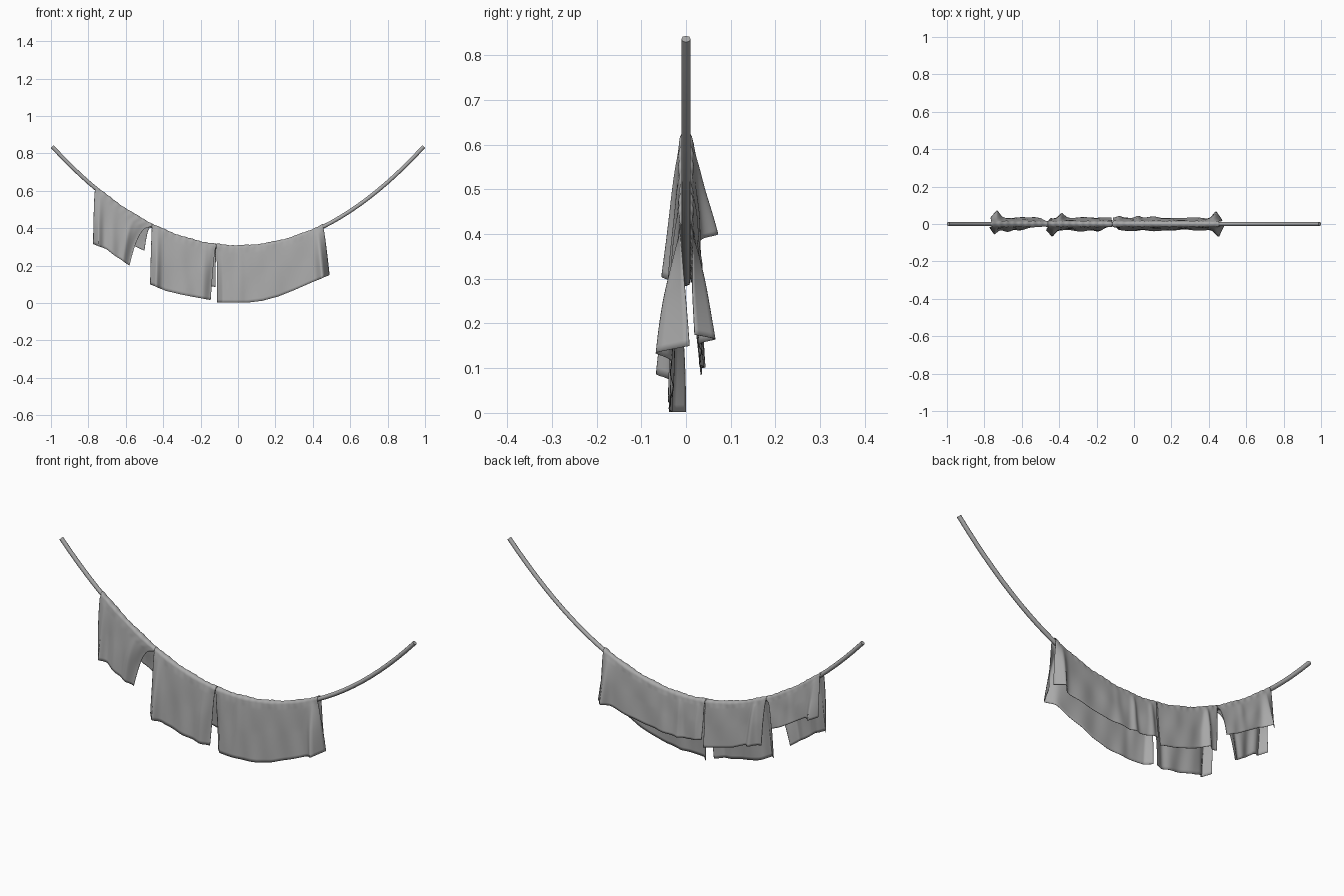
import bpy, bmesh
from math import sin, cos, pi, exp

default = bpy.data.objects.get("Cube")
if default:
    bpy.data.objects.remove(default, do_unlink=True)

grey = bpy.data.materials.new("soft_grey")
grey.use_nodes = True
grey.diffuse_color = (0.4, 0.4, 0.4, 1)
grey.node_tree.nodes["Principled BSDF"].inputs["Base Color"].default_value = (0.4, 0.4, 0.4, 1)


def sag(x):
    """Height of the rope centre line."""
    return 0.294 + 0.55 * x * x


def along(values, u):
    """Linear blend through evenly spaced values."""
    t = u * (len(values) - 1)
    i = min(int(t), len(values) - 2)
    return values[i] + (values[i + 1] - values[i]) * (t - i)


# Sagging rope
curve = bpy.data.curves.new("rope", "CURVE")
curve.dimensions = "3D"
curve.bevel_depth = 0.0105
curve.bevel_resolution = 2
curve.use_fill_caps = True
spline = curve.splines.new("POLY")
STEPS = 40
spline.points.add(STEPS)
for i, p in enumerate(spline.points):
    x = 0.993 * (2 * i / STEPS - 1)
    p.co = (x, 0, sag(x), 1)
rope = bpy.data.objects.new("rope", curve)
bpy.context.collection.objects.link(rope)
curve.materials.append(grey)
bpy.context.view_layer.objects.active = rope
rope.select_set(True)
bpy.ops.object.convert(target="MESH")
bpy.ops.object.shade_smooth_by_angle(angle=0.9)
rope.select_set(False)

COLS, HANG, ARCH = 100, 18, 8
WRAP = 0.03  # length of the turned end of a cloth


def end_turn(d, ridge, tip):
    """Outward offset near an end: up to a ridge, then turned to the tip."""
    if d < WRAP:
        return tip + (ridge - tip) * d / WRAP
    return ridge * exp(-((d - WRAP) / 0.022) ** 2)


def cloth(name, x0, x1, sweep, front, back):
    """Sheet draped over the rope; each side gives hem heights, sideways
    drift, the turn of both ends, and pleats as (place, width, depth)."""
    bm = bmesh.new()
    width = x1 - x0

    def hang_point(u, side, s, data):
        x = x0 + width * u
        top = sag(x)
        z = top + (along(data["hem"], u) - top) * s
        y = 0.015 + 0.018 * s ** 0.7
        for d, turn in zip((u, 1 - u), data["ends"]):
            y += end_turn(d * width, *turn) * s ** 0.8
        for place, size, depth in data["pleats"]:
            spread = size * (0.5 + 0.5 * s)
            y += depth * exp(-((u - place) * width / spread) ** 2) * s ** 0.5
        # faint uneven ripples
        y += 0.0018 * (sin(x * 31 + 4 * s + side) + sin(x * 53 - 3 * s)) * min(1, s * 2)
        return x + along(data["drift"], u) * s ** sweep, side * y, z

    columns = []
    for c in range(COLS + 1):
        u = c / COLS
        x = x0 + width * u
        pts = [hang_point(u, -1, 1 - r / HANG, front) for r in range(HANG)]
        # fold over the rope
        radius = 0.0155 + 0.0015 * sin(x * 43) + 0.001 * sin(x * 173)
        for a in range(ARCH + 1):
            angle = pi * a / ARCH
            pts.append((x, -radius * cos(angle), sag(x) + radius * sin(angle)))
        pts += [hang_point(u, 1, (r + 1) / HANG, back) for r in range(HANG)]
        columns.append([bm.verts.new(p) for p in pts])
    for left, right in zip(columns, columns[1:]):
        for j in range(len(left) - 1):
            bm.faces.new((left[j], right[j], right[j + 1], left[j + 1]))
    bmesh.ops.recalc_face_normals(bm, faces=bm.faces)

    mesh = bpy.data.meshes.new(name)
    bm.to_mesh(mesh)
    bm.free()
    mesh.materials.append(grey)
    mesh.shade_smooth()
    obj = bpy.data.objects.new(name, mesh)
    bpy.context.collection.objects.link(obj)
    thick = obj.modifiers.new("thickness", "SOLIDIFY")
    thick.thickness = 0.002


def side(hem, drift, ends, pleats):
    return {"hem": hem, "drift": drift, "ends": ends, "pleats": pleats}


FLAT = (0, 0)

# Small cloth high on the rope
cloth("small_cloth", -0.762, -0.46, 0.4,
      side((0.315, 0.29, 0.255, 0.225, 0.2), (-0.013, -0.02, -0.05, -0.08, -0.12),
           ((0.022, -0.015), FLAT), ((0.4, 0.05, 0.006), (0.75, 0.03, 0.008), (1, 0.06, -0.025))),
      side((0.41, 0.385, 0.345, 0.305, 0.28), (-0.005, 0, -0.01, -0.02, -0.04),
           ((0.036, 0), FLAT), ((0.6, 0.03, 0.006),)))

# Middle cloth
cloth("middle_cloth", -0.46, -0.118, 0.7,
      side((0.1, 0.065, 0.045, 0.03, 0.016), (-0.01, -0.01, -0.012, -0.02, -0.028),
           ((0.034, 0), FLAT), ((0.5, 0.06, 0.005), (0.85, 0.03, 0.008), (1, 0.03, -0.015))),
      side((0.18, 0.165, 0.13, 0.105, 0.085), (0.015, 0.01, 0, 0, -0.002),
           (FLAT, FLAT), ((0.18, 0.022, 0.025), (0.7, 0.05, 0.004))))

# Wide cloth at the lowest stretch
cloth("wide_cloth", -0.115, 0.455, 0.8,
      side((0.002, 0.002, 0.002, 0.012, 0.035, 0.07, 0.11, 0.15),
           (0.004, 0, 0, 0, 0.005, 0.01, 0.02, 0.035),
           ((0, -0.03), (0.036, -0.04)), ((0.22, 0.03, 0.006), (0.4, 0.05, 0.005))),
      side((0.12, 0.105, 0.1, 0.105, 0.115, 0.13, 0.15, 0.175),
           (0.004, 0, 0, 0, 0, 0.005, 0.01, 0.018),
           (FLAT, (0.035, -0.015)), ((0.06, 0.02, 0.01), (0.24, 0.02, 0.014), (0.4, 0.03, 0.005))))
